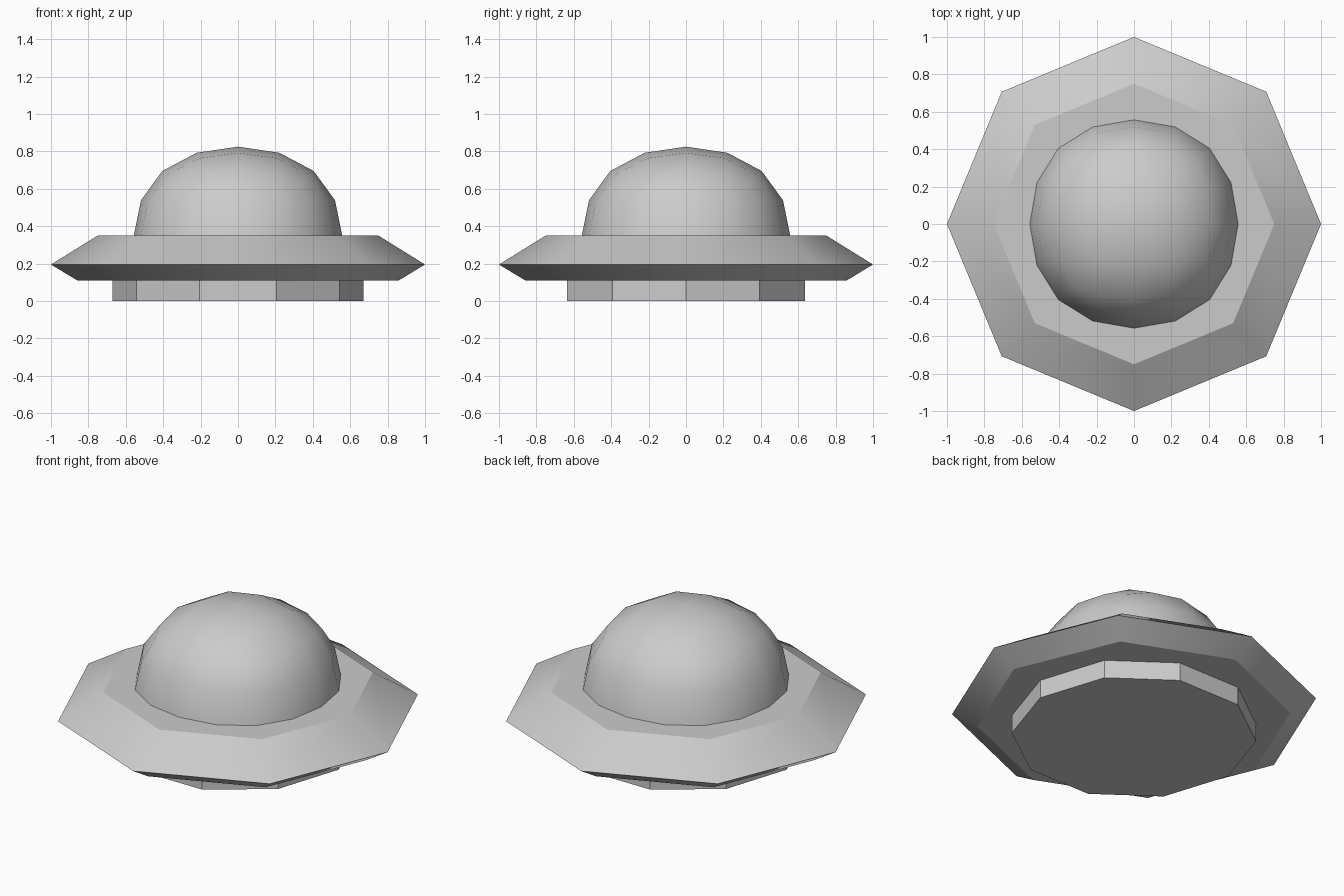
import bpy, bmesh, math

if "Cube" in bpy.data.objects:
    bpy.data.objects.remove(bpy.data.objects["Cube"])


def lathe(name, profile, sides):
    """Solid made of stacked regular polygons; profile is (radius, z) from bottom to top."""
    bm = bmesh.new()
    rings = [[bm.verts.new((r * math.cos(2 * math.pi * i / sides),
                            r * math.sin(2 * math.pi * i / sides), z))
              for i in range(sides)] for r, z in profile]
    for a, b in zip(rings, rings[1:]):
        for i in range(sides):
            j = (i + 1) % sides
            bm.faces.new((a[i], a[j], b[j], b[i]))
    bm.faces.new(rings[0][::-1])
    bm.faces.new(rings[-1])
    mesh = bpy.data.meshes.new(name)
    bm.to_mesh(mesh)
    bm.free()
    ob = bpy.data.objects.new(name, mesh)
    bpy.context.collection.objects.link(ob)
    return ob


def smooth(ob, degrees):
    bpy.ops.object.select_all(action='DESELECT')
    ob.select_set(True)
    bpy.context.view_layer.objects.active = ob
    bpy.ops.object.shade_smooth_by_angle(angle=math.radians(degrees))


# Ten-sided foot
lathe("base_plate", [(0.67, 0), (0.67, 0.11)], 10)

# Eight-sided bevelled rim
rim = lathe("rim", [(0.86, 0.11), (1.0, 0.195), (0.75, 0.35)], 8)
smooth(rim, 30)

# Dome: upper half of a subdivided cube, slightly flattened
bpy.ops.mesh.primitive_cube_add(size=2)
dome = bpy.context.object
dome.name = "dome"
sub = dome.modifiers.new("round", 'SUBSURF')
sub.levels = sub.render_levels = 2
bpy.ops.object.modifier_apply(modifier=sub.name)
bm = bmesh.new()
bm.from_mesh(dome.data)
bmesh.ops.delete(bm, geom=[v for v in bm.verts if v.co.z < -0.001], context='VERTS')
extent = max(v.co.z for v in bm.verts)
for v in bm.verts:
    v.co.x *= 0.557 / extent
    v.co.y *= 0.557 / extent
    v.co.z = 0.35 + v.co.z * 0.475 / extent
bm.to_mesh(dome.data)
bm.free()
smooth(dome, 40)
